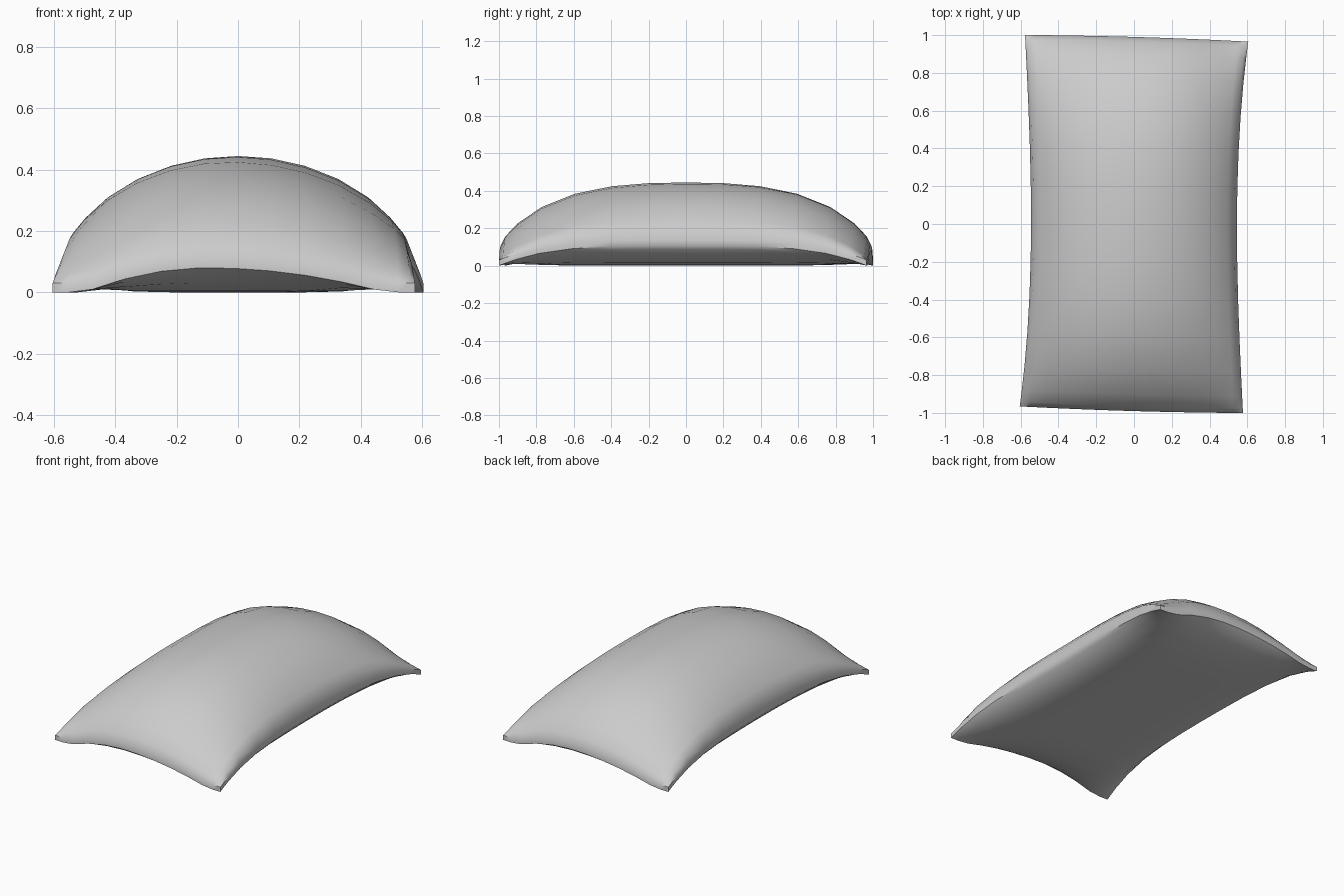
import bpy, bmesh

if "Cube" in bpy.data.objects:
    bpy.data.objects.remove(bpy.data.objects["Cube"])

# Parameter stations across the cushion, denser toward the seams
HALF = [0.2, 0.4, 0.6, 0.78, 0.91, 0.975, 1.0]
STEPS = [-t for t in reversed(HALF)] + [0.0] + HALF
N = len(STEPS)


def right_edge(v):
    return 0.545 + 0.046 * v * v + 0.014 * v ** 3


def back_edge(u):
    return 0.99 - 0.0175 * u - 0.007 * u * u


def plan(u, v):
    # Slightly twisted outline with pinched sides
    a, b = (u + 1) / 2, (v + 1) / 2
    x = a * right_edge(v) - (1 - a) * right_edge(-v)
    y = b * back_edge(u) - (1 - b) * back_edge(-u)
    return x, y


def end_arch(x, v):
    # Skewed arch of the front and back seams
    d = x - 0.1 * v
    width = 0.49 + 0.09 * abs(v) if d * v < 0 else 0.49 - 0.09 * abs(v)
    return 0.08 * max(0.0, 1 - (d / width) ** 2)


def side_arch(v):
    return 0.105 * (1 - v ** 4)


def top_point(u, v):
    x, y = plan(u, v)
    puff = (1 - u * u) ** 0.42 * (1 - abs(v) ** 2.35) ** 0.62
    return x, y, 0.03 + end_arch(x, v) + side_arch(v) + 0.23 * puff


def bottom_point(u, v):
    x, y = plan(u, v)
    return x, y, end_arch(x, v) * abs(v) ** 10 + side_arch(v) * abs(u) ** 7


bm = bmesh.new()


def sheet(func, flip):
    g = [[bm.verts.new(func(u, v)) for u in STEPS] for v in STEPS]
    for j in range(N - 1):
        for i in range(N - 1):
            q = [g[j][i], g[j][i + 1], g[j + 1][i + 1], g[j + 1][i]]
            bm.faces.new(q[::-1] if flip else q)
    # Perimeter loop, counter-clockwise
    m = N - 1
    return (g[0][:m] + [g[j][m] for j in range(m)]
            + [g[m][i] for i in range(m, 0, -1)] + [g[j][0] for j in range(m, 0, -1)])


# Puffed top, flat underside and the thin seam band joining them
top = sheet(top_point, False)
bottom = sheet(bottom_point, True)
for k in range(len(top)):
    n = (k + 1) % len(top)
    bm.faces.new((bottom[k], bottom[n], top[n], top[k]))

mesh = bpy.data.meshes.new("cushion")
bm.to_mesh(mesh)
bm.free()
cushion = bpy.data.objects.new("cushion", mesh)
bpy.context.collection.objects.link(cushion)
bpy.context.view_layer.objects.active = cushion
cushion.select_set(True)
bpy.ops.object.shade_smooth_by_angle(angle=0.7)
